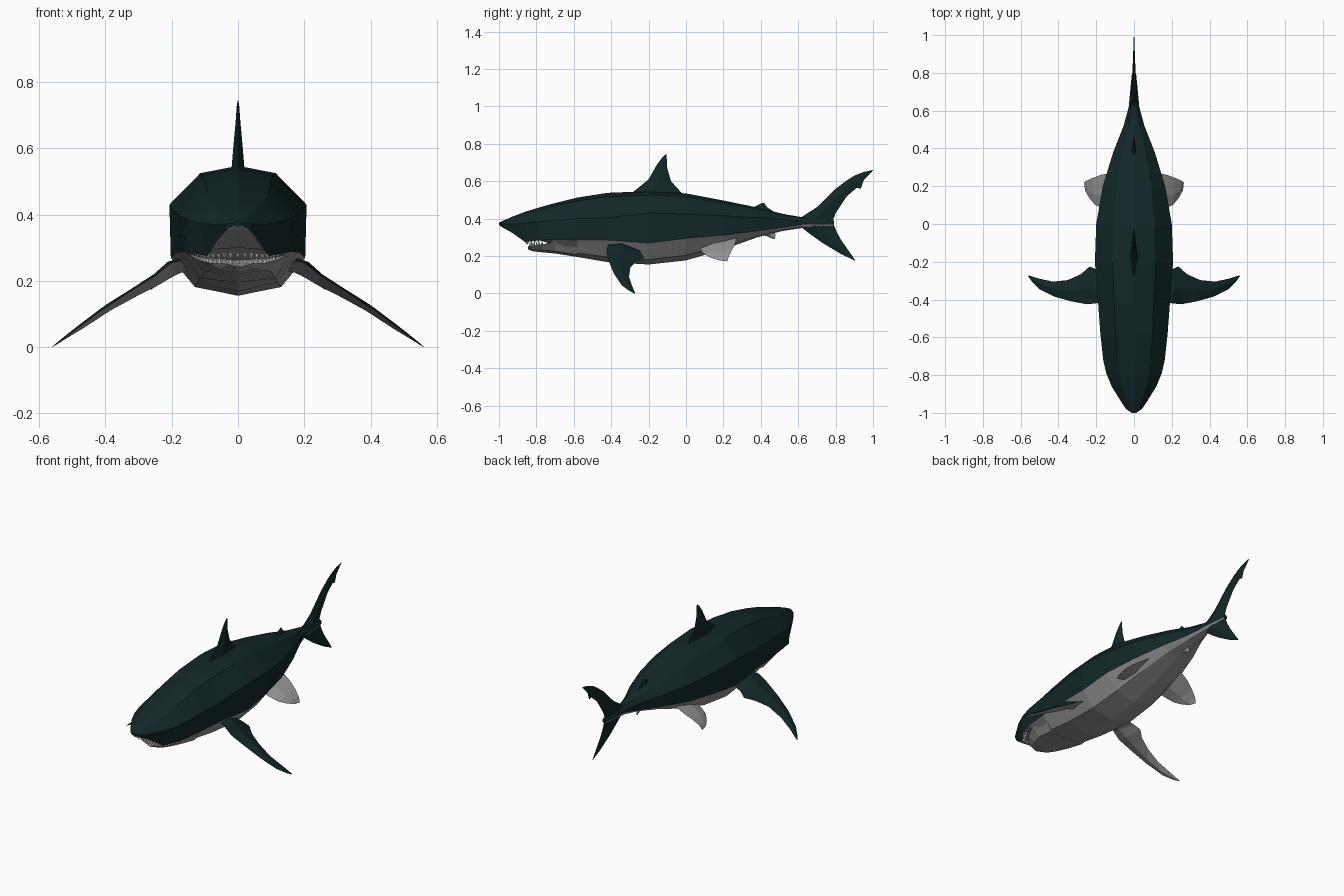
import bpy, bmesh, math
from mathutils import Vector


def material(name, rgb):
    m = bpy.data.materials.new(name)
    m.diffuse_color = (*rgb, 1)
    return m


TEAL = material("dark teal skin", (0.006, 0.02, 0.021))
GREY = material("pale grey belly", (0.3, 0.3, 0.3))
WHITE = material("tooth white", (0.75, 0.75, 0.72))


def finish(name, bm, mats):
    bmesh.ops.remove_doubles(bm, verts=bm.verts, dist=0.0002)
    bmesh.ops.recalc_face_normals(bm, faces=bm.faces)
    me = bpy.data.meshes.new(name)
    bm.to_mesh(me)
    bm.free()
    for m in mats:
        me.materials.append(m)
    ob = bpy.data.objects.new(name, me)
    bpy.context.collection.objects.link(ob)
    return ob


def loft(name, rings, mats, rule=lambda seg: 0):
    """Skin closed rings; rule(segment) gives the material index."""
    bm = bmesh.new()
    vs = [[bm.verts.new(p) for p in r] for r in rings]
    n = len(rings[0])
    for a, b in zip(vs, vs[1:]):
        for i in range(n):
            j = (i + 1) % n
            bm.faces.new((a[i], a[j], b[j], b[i])).material_index = rule(i)
    bm.faces.new(vs[0])
    bm.faces.new(vs[-1])
    return finish(name, bm, mats)


def mirrored(half):
    """Complete a half section whose first and last points lie on x = 0."""
    return half + [(-x, y, z) for x, y, z in half[-2:0:-1]]


def fin(name, stations, up, mats):
    """Diamond-section fin; stations are (leading, trailing, half thickness)."""
    up = Vector(up).normalized()
    rings = []
    for lead, trail, t in stations:
        a, b = Vector(lead), Vector(trail)
        mid = a.lerp(b, 0.4)
        rings.append([a, mid + up * t, b, mid - up * t])
    return loft(name, rings, mats, lambda s: (0 if s < 2 else len(mats) - 1))


# Body: y, half width, top, flank, colour line, bottom
BODY = [
    (-1.0, .012, .378, .374, .368, .366), (-.98, .042, .388, .372, .355, .352),
    (-.93, .075, .41, .37, .325, .33), (-.86, .118, .437, .375, .275, .30),
    (-.79, .147, .458, .383, .285, .30), (-.72, .163, .478, .39, .288, .26),
    (-.58, .178, .513, .40, .287, .195), (-.42, .19, .538, .405, .285, .168),
    (-.2, .207, .547, .43, .27, .155), (0, .2, .535, .425, .295, .177),
    (.2, .165, .497, .415, .312, .235), (.38, .11, .46, .405, .335, .30),
    (.52, .055, .425, .395, .355, .335), (.62, .028, .408, .385, .37, .35),
    (.79, .012, .39, .38, .37, .36)]
rings = []
for y, w, zt, zm, zb, z0 in BODY:
    k = 0.8 if y < -.85 else 0.98
    rings.append(mirrored([
        (0, y, zt), (.55 * w, y, zt - .08 * (zt - zb)), (w, y, zm),
        (k * w, y, zb), (.63 * w, y, zb - .77 * (zb - z0)), (0, y, z0)]))
loft("body", rings, [TEAL, GREY], lambda s: 1 if 3 <= s <= 6 else 0)

# Lower jaw: y, half width, lip height, bottom
JAW = [(-.845, .04, .252, .236), (-.82, .085, .254, .226), (-.77, .118, .262, .22),
       (-.70, .15, .28, .214), (-.58, .165, .284, .195)]
loft("lower_jaw", [mirrored([(0, y, zt - .012), (w, y, zt),
                             (.68 * w, y, z0 + .012), (0, y, z0)])
                   for y, w, zt, z0 in JAW], [GREY])


# Teeth along both lips
def teeth(name, path, direction, count):
    bm = bmesh.new()
    pts = [Vector(p) for p in path]
    for i in range(count):
        u = i / (count - 1) * (len(pts) - 1)
        k = min(int(u), len(pts) - 2)
        p = pts[k].lerp(pts[k + 1], u - k)
        base = [bm.verts.new(p + Vector((.007 * math.cos(a), .007 * math.sin(a), 0)))
                for a in (0, math.pi / 2, math.pi, 3 * math.pi / 2)]
        tip = bm.verts.new(p + Vector((0, 0, .02 * direction)))
        bm.faces.new(base)
        for j in range(4):
            bm.faces.new((base[j], base[(j + 1) % 4], tip))
    finish(name, bm, [WHITE])


for name, half, d in (
        ("lower_teeth", [(.035, -.835, .251), (.08, -.815, .254), (.108, -.77, .261)], 1),
        ("upper_teeth", [(.035, -.855, .284), (.088, -.85, .28), (.12, -.79, .287)], -1)):
    teeth(name, [(-x, y, z) for x, y, z in half[::-1]] + half, d, 17)


# Upright fins: leading y, z, trailing y, z, half thickness
def upright(name, rows, mat):
    fin(name, [((0, a, b), (0, c, d), t) for a, b, c, d, t in rows], (1, 0, 0), [mat])


upright("dorsal_fin", [
    (-.30, .52, -.01, .52, .022), (-.28, .545, -.03, .545, .019),
    (-.20, .61, -.08, .60, .014), (-.155, .69, -.10, .67, .007),
    (-.125, .73, -.103, .72, .004), (-.107, .745, -.104, .744, .001)], TEAL)
upright("rear_dorsal_fin", [
    (.32, .44, .48, .43, .014), (.37, .465, .435, .46, .008),
    (.41, .485, .418, .483, .001)], TEAL)
upright("anal_fin", [
    (.37, .32, .47, .335, .012), (.43, .307, .478, .315, .007),
    (.468, .29, .476, .291, .001)], GREY)
upright("upper_tail_fin", [
    (.60, .38, .785, .37, .02), (.62, .41, .787, .395, .018),
    (.70, .462, .80, .43, .012), (.80, .56, .86, .52, .008),
    (.86, .605, .913, .565, .005), (.90, .63, .935, .56, .004),
    (.95, .65, .95, .605, .003), (.998, .66, 1.0, .658, .001)], TEAL)
upright("lower_tail_fin", [
    (.60, .385, .785, .40, .02), (.61, .36, .787, .375, .018),
    (.66, .32, .805, .33, .012), (.73, .27, .83, .285, .008),
    (.83, .21, .865, .235, .004), (.903, .176, .906, .176, .001)], TEAL)

# Paired fins: x, leading y, z, trailing x, y, z, half thickness
PECTORAL = [
    (.15, -.41, .265, .15, -.25, .235, .025), (.20, -.42, .255, .20, -.24, .215, .022),
    (.25, -.425, .215, .235, -.225, .19, .018), (.33, -.41, .165, .28, -.265, .17, .014),
    (.42, -.385, .105, .35, -.297, .14, .011), (.50, -.345, .045, .43, -.305, .09, .008),
    (.54, -.305, .015, .50, -.29, .045, .004), (.56, -.278, .001, .558, -.272, .002, .001)]
PELVIC = [
    (.11, .07, .25, .11, .27, .30, .012), (.17, .085, .225, .17, .262, .262, .009),
    (.205, .10, .208, .215, .245, .232, .007), (.235, .135, .19, .25, .23, .20, .004),
    (.258, .175, .178, .264, .22, .172, .001)]
for side, s in (("right", 1), ("left", -1)):
    for part, rows, mats in (("pectoral", PECTORAL, [TEAL, GREY]), ("pelvic", PELVIC, [GREY])):
        fin(f"{side}_{part}_fin",
            [((s * a, b, c), (s * d, e, f), t) for a, b, c, d, e, f, t in rows],
            (s * .57, 0, .82), mats)
